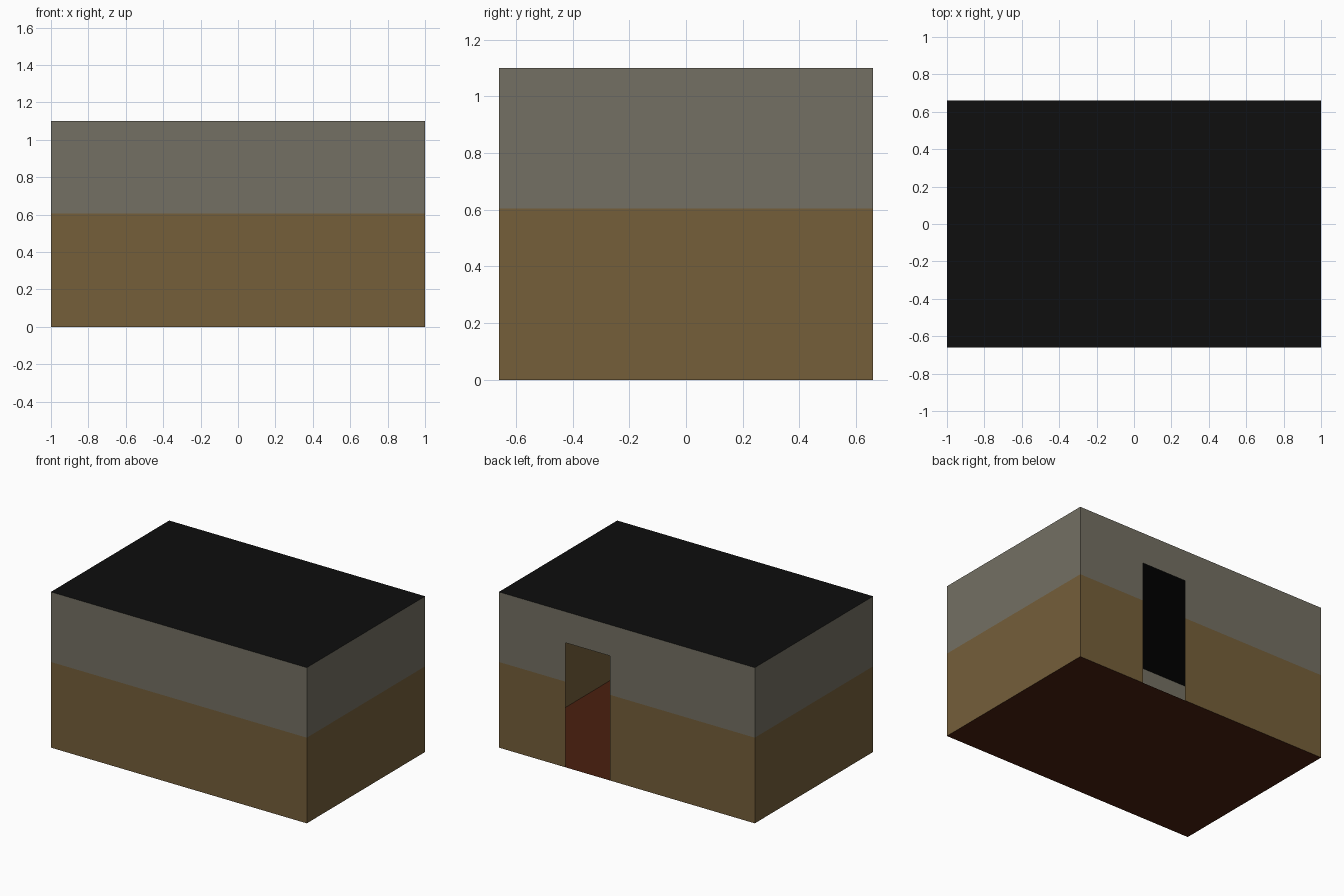
import bpy, bmesh

if "Cube" in bpy.data.objects:
    bpy.data.objects.remove(bpy.data.objects["Cube"])

W, D, H = 1.0, 0.66, 1.1          # half width, half depth, height
BAND = 0.605                      # top of the lower wall colour
DOOR_L, DOOR_R, DOOR_TOP = 0.13, 0.48, 0.88


def material(name, rgb):
    m = bpy.data.materials.new(name)
    m.diffuse_color = (*rgb, 1.0)
    m.use_nodes = True
    m.node_tree.nodes["Principled BSDF"].inputs["Base Color"].default_value = m.diffuse_color
    return m


lower = material("brown_lower_wall", (0.178, 0.114, 0.042))
upper = material("grey_upper_wall", (0.174, 0.162, 0.125))
dark_red = material("dark_red_floor", (0.069, 0.0144, 0.0048))
black = material("black_ceiling", (0.0044, 0.0044, 0.0044))


def panel(name, place, us, vs, mats, rule=lambda u, v: 0, skip=lambda u, v: False):
    """Thin sheet made of a grid of quads, with coloured and skipped cells."""
    bm = bmesh.new()
    grid = [[bm.verts.new(place(u, v)) for v in vs] for u in us]
    for i in range(len(us) - 1):
        for j in range(len(vs) - 1):
            u, v = (us[i] + us[i + 1]) / 2, (vs[j] + vs[j + 1]) / 2
            if skip(u, v):
                continue
            f = bm.faces.new((grid[i][j], grid[i + 1][j],
                              grid[i + 1][j + 1], grid[i][j + 1]))
            f.material_index = rule(u, v)
    me = bpy.data.meshes.new(name)
    bm.to_mesh(me)
    bm.free()
    for m in mats:
        me.materials.append(m)
    ob = bpy.data.objects.new(name, me)
    bpy.context.collection.objects.link(ob)
    return ob


def two_tone(u, z):
    return int(z > BAND)


def in_door(u, z):
    return DOOR_L < -u < DOOR_R and z < DOOR_TOP


walls = [lower, upper]
zs = [0, BAND, H]

# plain walls, single sheets
panel("front_wall", lambda u, z: (u, -D, z), [-W, W], zs, walls, two_tone)
panel("right_wall", lambda u, z: (W, u, z), [-D, D], zs, walls, two_tone)
panel("left_wall", lambda u, z: (-W, -u, z), [-D, D], zs, walls, two_tone)

# back wall with the doorway left open
panel("back_wall", lambda u, z: (-u, D, z), [-W, -DOOR_R, -DOOR_L, W],
      [0, BAND, DOOR_TOP, H], walls, two_tone, in_door)

# floor and ceiling
panel("floor", lambda u, v: (u, -v, 0), [-W, W], [-D, D], [dark_red])
panel("ceiling", lambda u, v: (u, v, H), [-W, W], [-D, D], [black])
